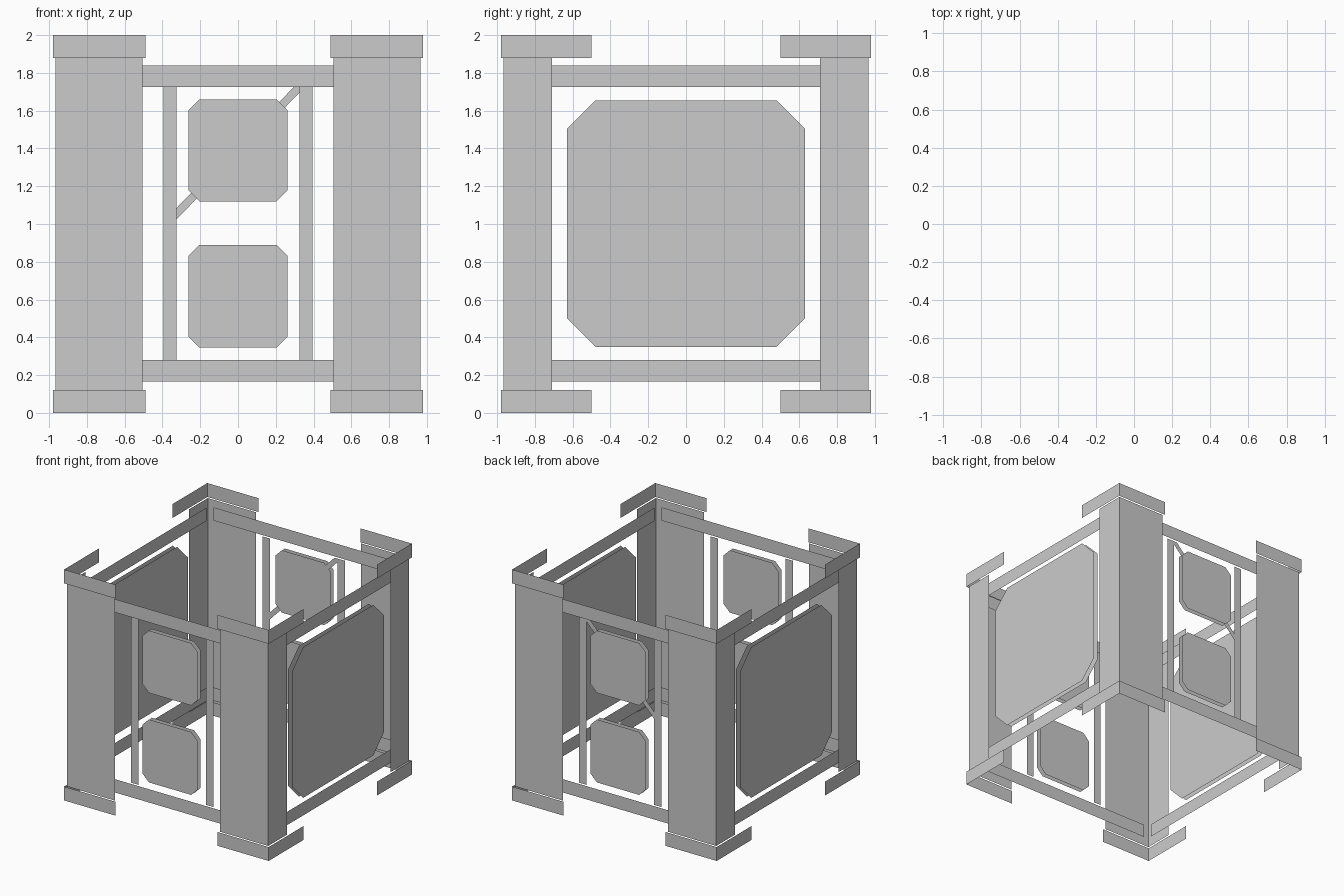
import bpy

if "Cube" in bpy.data.objects:
    bpy.data.objects.remove(bpy.data.objects["Cube"])

POST, CAP, RAIL = 0.965, 0.98, 0.92   # distance of each layer from the centre


def make(name, verts, faces):
    mesh = bpy.data.meshes.new(name)
    mesh.from_pydata(verts, [], faces)
    obj = bpy.data.objects.new(name, mesh)
    bpy.context.collection.objects.link(obj)
    return obj


def wall(name, outline, axis, d):
    """Flat face from an outline (u, z) on the plane axis = d, facing outwards."""
    if axis == 'y':
        verts = [(u, d, z) for u, z in outline]
        flip = d > 0
    else:
        verts = [(d, u, z) for u, z in outline]
        flip = d < 0
    order = list(range(len(verts)))
    return make(name, verts, [order[::-1] if flip else order])


def rect(u0, u1, z0, z1):
    return [(u0, z0), (u1, z0), (u1, z1), (u0, z1)]


def octagon(w, z0, z1, c):
    return [(-w + c, z0), (w - c, z0), (w, z0 + c), (w, z1 - c),
            (w - c, z1), (-w + c, z1), (-w, z1 - c), (-w, z0 + c)]


def corner(name, sx, sy, d, inner_x, inner_y, z0, z1):
    """L-shaped corner sheet folded at (d, d)."""
    plan = [(sx * inner_x, sy * d), (sx * d, sy * d), (sx * d, sy * inner_y)]
    verts = [(x, y, z) for z in (z0, z1) for x, y in plan]
    faces = [(0, 1, 4, 3), (1, 2, 5, 4)]
    if sx * sy > 0:
        faces = [f[::-1] for f in faces]
    make(name, verts, faces)


# Corner posts with foot and top caps
for sx in (-1, 1):
    for sy in (-1, 1):
        corner("corner_post", sx, sy, POST, 0.505, 0.71, 0.12, 1.88)
        corner("foot_cap", sx, sy, CAP, 0.49, 0.50, 0.0, 0.12)
        corner("top_cap", sx, sy, CAP, 0.49, 0.50, 1.88, 2.0)

for s in (-1, 1):
    # Horizontal rails tucked behind the posts
    for z0, z1 in ((0.165, 0.28), (1.725, 1.84)):
        wall("end_rail", rect(-0.88, 0.88, z0, z1), 'y', s * RAIL)
        wall("side_rail", rect(-0.88, 0.88, z0, z1), 'x', s * RAIL)

    # Upright bars on front and back
    for u0, u1 in ((-0.395, -0.325), (0.325, 0.395)):
        wall("upright_bar", rect(u0, u1, 0.28, 1.725), 'y', s * 0.90)

    # Small double-layer panels on front and back
    for z0, z1 in ((0.345, 0.89), (1.12, 1.66)):
        for d in (0.89, 0.93):
            wall("small_panel", octagon(0.263, z0, z1, 0.06), 'y', s * d)

    # Large double-layer panels on the sides
    for d in (0.92, 0.96):
        wall("side_panel", octagon(0.63, 0.35, 1.655, 0.15), 'x', s * d)

# Diagonal brace on the back only
wall("diagonal_brace", [(-0.325, 1.025), (0.325, 1.695), (0.325, 1.725),
                        (0.295, 1.725), (-0.325, 1.085)], 'y', 0.90)
